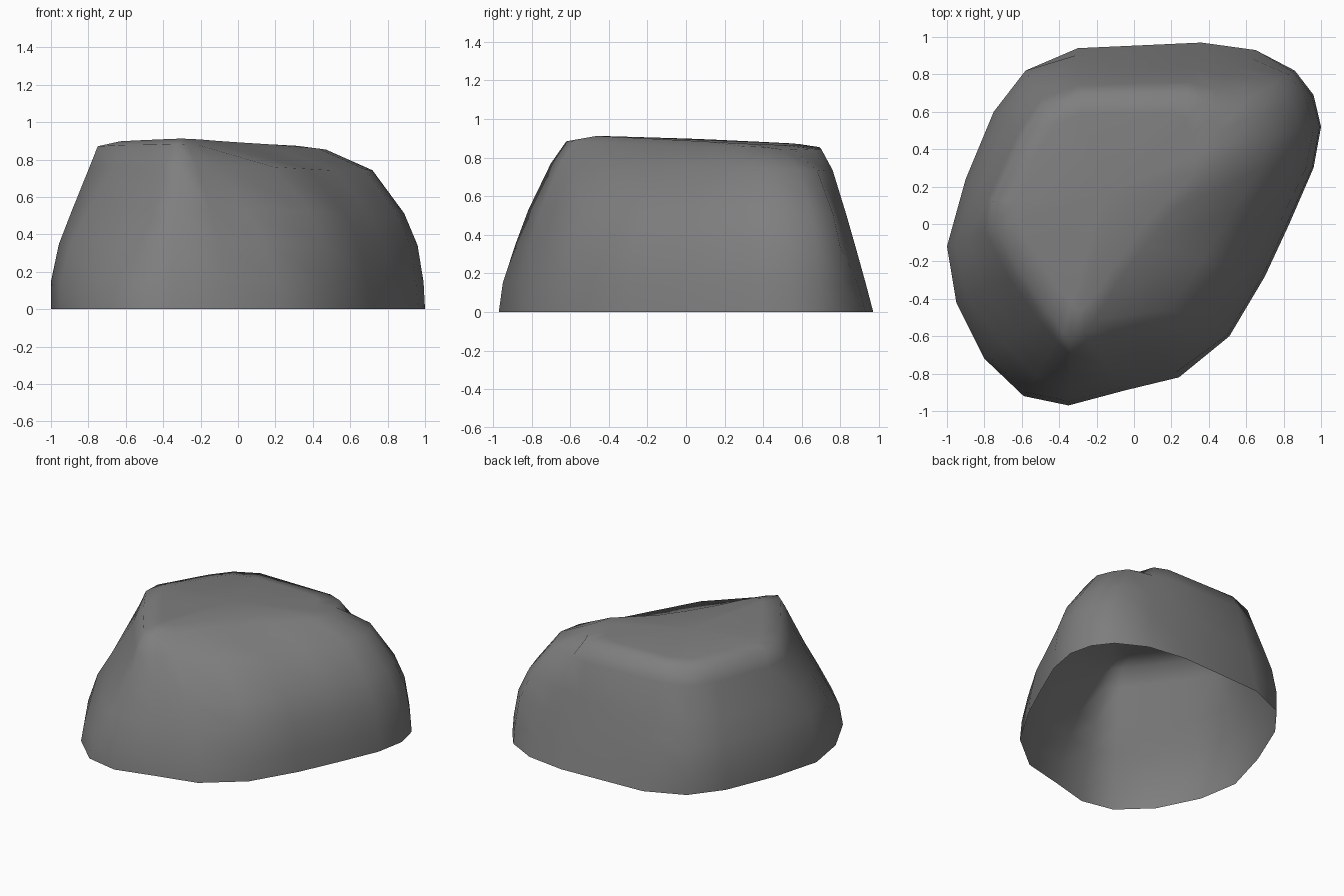
import bpy, bmesh

if "Cube" in bpy.data.objects:
    bpy.data.objects.remove(bpy.data.objects["Cube"])

# Wall profiles: inward travel (0 base, 1 rim) at each height level, rim drop
LEVELS = [0, .17, .4, .6, .87, 1]
PROFILES = {
    "back": ([0, .14, .34, .52, .78, 1], .012),
    "back_right": ([0, .02, .08, .22, .54, 1], .02),
    "right": ([0, .015, .075, .21, .53, 1], .012),
    "ridge": ([0, .02, .085, .21, .52, 1], .03),
    "front": ([0, .06, .25, .44, .77, 1], .035),
    "corner": ([0, .06, .32, .56, .85, 1], .035),
    "left": ([0, .0, .17, .44, .82, 1], .03),
}
# Columns around the rock: base x, base y, rim x, rim y for each side
SIDES = {
    "back": [(-.30, .94, -.30, .69), (.36, .97, .28, .70),
             (.65, .93, .38, .66)],
    "back_right": [(.86, .82, .42, .56), (.96, .69, .45, .50)],
    "right": [(1.0, .52, .47, .41), (.96, .30, .43, .29)],
    "ridge": [(.83, .0, .23, .09), (.70, -.28, .06, -.11),
              (.51, -.60, -.10, -.33)],
    "front": [(.24, -.82, -.21, -.51), (-.05, -.89, -.27, -.58),
              (-.35, -.97, -.33, -.62)],
    "corner": [(-.59, -.92, -.38, -.58), (-.80, -.72, -.46, -.47)],
    "left": [(-.95, -.42, -.61, -.25),
             (-1.0, -.12, -.75, -.02), (-.90, .24, -.75, .12),
             (-.75, .60, -.58, .48), (-.58, .82, -.48, .63)],
}


def top_height(x, y):
    # gently tilted plateau
    return .889 - .04 * y - .015 * x


bm = bmesh.new()

# Side walls: each column leans inward from base to a slightly dropped rim
columns = []
for side, points in SIDES.items():
    profile, drop = PROFILES[side]
    for bx, by, rx, ry in points:
        top = top_height(rx, ry) - drop
        columns.append([bm.verts.new((bx + (rx - bx) * t, by + (ry - by) * t, h * top))
                        for h, t in zip(LEVELS, profile)])

# Plateau: inner ring plus a centre point; the underside stays open
cx, cy = -.15, .17
for col in columns:
    rim = col[-1].co
    x, y = cx + (rim.x - cx) * .8, cy + (rim.y - cy) * .8
    col.append(bm.verts.new((x, y, top_height(x, y))))
centre = bm.verts.new((cx, cy, top_height(cx, cy)))

for a, b in zip(columns, columns[1:] + columns[:1]):
    for k in range(len(a) - 1):
        bm.faces.new((a[k], a[k + 1], b[k + 1], b[k]))
    bm.faces.new((a[-1], centre, b[-1]))

bmesh.ops.recalc_face_normals(bm, faces=bm.faces)
if sum(f.normal.z for f in bm.faces) < 0:
    bmesh.ops.reverse_faces(bm, faces=bm.faces)
for f in bm.faces:
    f.smooth = True

mesh = bpy.data.meshes.new("rock")
bm.to_mesh(mesh)
bm.free()
rock = bpy.data.objects.new("rock", mesh)
bpy.context.collection.objects.link(rock)

# Dark grey stone
stone = bpy.data.materials.new("stone")
stone.diffuse_color = (.21, .21, .21, 1)
stone.use_nodes = True
stone.node_tree.nodes["Principled BSDF"].inputs["Base Color"].default_value = stone.diffuse_color
mesh.materials.append(stone)
